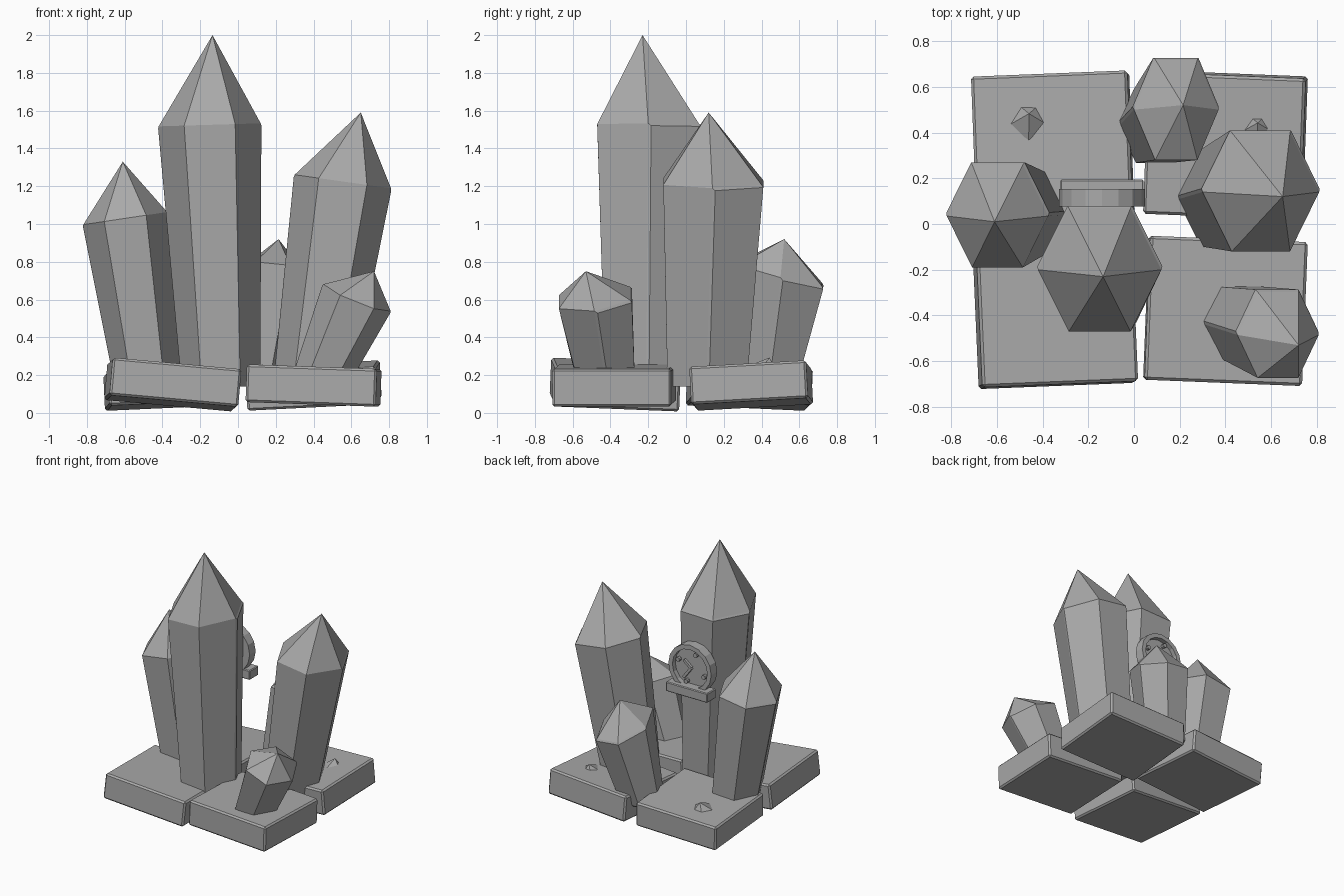
import bpy, bmesh, math
from mathutils import Vector, Matrix

cube = bpy.data.objects.get("Cube")
if cube:
    bpy.data.objects.remove(cube)

stone = bpy.data.materials.new("stone_grey")
stone.use_nodes = True
GREY = (0.4, 0.4, 0.4, 1)
stone.diffuse_color = GREY
stone.node_tree.nodes["Principled BSDF"].inputs["Base Color"].default_value = GREY


def finish(name, bm):
    bmesh.ops.recalc_face_normals(bm, faces=bm.faces[:])
    mesh = bpy.data.meshes.new(name)
    bm.to_mesh(mesh)
    bm.free()
    mesh.materials.append(stone)
    obj = bpy.data.objects.new(name, mesh)
    bpy.context.collection.objects.link(obj)
    return obj


def box(name, loc, size, rot=(0, 0, 0), bevel=0.0):
    bm = bmesh.new()
    bmesh.ops.create_cube(bm, size=1)
    bmesh.ops.scale(bm, vec=size, verts=bm.verts[:])
    if bevel:
        bmesh.ops.bevel(bm, geom=bm.edges[:], offset=bevel, segments=1, affect='EDGES')
    obj = finish(name, bm)
    obj.location, obj.rotation_euler = loc, rot
    return obj


def crystal(name, tip, ring, ring_r, base, base_r, slope=(0, 0)):
    """Leaning six-sided column, wider at the shoulder, with a pointed crown."""
    bm = bmesh.new()
    tip, ring, base = Vector(tip), Vector(ring), Vector(base)
    corners = [(1, 0), (.5, 1), (-.5, 1), (-1, 0), (-.5, -1), (.5, -1)]
    top, bottom = [], []
    for cx, cy in corners:
        dx, dy = cx * ring_r[0], cy * ring_r[1]
        shoulder = ring + Vector((dx, dy, dx * slope[0] + dy * slope[1]))
        foot = base + Vector((cx * base_r[0], cy * base_r[1], 0))
        foot = foot.lerp(shoulder, (foot.z - 0.14) / (foot.z - shoulder.z))
        top.append(bm.verts.new(shoulder))
        bottom.append(bm.verts.new(foot))
    apex = bm.verts.new(tip)
    sides = []
    for i in range(6):
        j = (i + 1) % 6
        sides.append(bm.faces.new((bottom[i], bottom[j], top[j], top[i])))
        bm.faces.new((top[i], top[j], apex))
    bm.faces.new(bottom[::-1])
    bm.normal_update()
    # Slightly raised panels on the rear faces
    rear = [f for f in sides if f.normal.y > 0.2]
    bmesh.ops.inset_region(bm, faces=rear, thickness=0.012, depth=0.01, use_even_offset=True)
    return finish(name, bm)


# Four tilted paving slabs
box("slab_front_right", (-.345, -.375, .15), (.685, .66, .2), (-.04, .09, .04), .012)
box("slab_front_left", (.40, -.38, .145), (.69, .63, .2), (0, .035, -.04), .012)
box("slab_back_right", (-.355, .335, .135), (.685, .64, .19), (-.045, -.045, .04), .012)
box("slab_back_left", (.40, .345, .145), (.69, .62, .2), (.055, -.05, -.04), .012)

# Crystals
crystal("crystal_tall", (-.135, -.23, 2), (-.15, -.2, 1.525), (.27, .27),
        (-.095, -.21, .25), (.21, .22), (.03, 0))
crystal("crystal_left", (.65, .12, 1.59), (.555, .14, 1.225), (.255, .26),
        (.41, .11, .25), (.21, .21), (-.14, 0))
crystal("crystal_right", (-.61, .01, 1.33), (-.597, .035, 1.03), (.222, .225),
        (-.49, .04, .25), (.18, .18), (.15, 0))
crystal("crystal_front_small", (.72, -.53, .75), (.63, -.485, .61), (.178, .188),
        (.475, -.44, .25), (.165, .155), (-.4, .12))
crystal("crystal_back", (.215, .52, .92), (.185, .5, .735), (.185, .22),
        (.105, .44, .27), (.16, .17), (-.1, -.25))

# Low shards poking through the rear slabs
for name, x, y, z in (("shard_right", -.46, .47, .235), ("shard_left", .54, .43, .255)):
    bm = bmesh.new()
    bmesh.ops.create_cone(bm, cap_ends=True, segments=5, radius1=.095, radius2=0, depth=.08)
    obj = finish(name, bm)
    obj.location, obj.rotation_euler = (x, y, z), (-.25, .2, .6)

# Round dial behind the tall crystal: rim with recessed face
C = Vector((-.14, .115, 1.12))
bm = bmesh.new()
bmesh.ops.create_cone(bm, cap_ends=True, segments=16, radius1=.188, radius2=.188, depth=.075,
                      matrix=Matrix.Rotation(-math.pi / 2, 4, 'X'))
bm.normal_update()
face = [f for f in bm.faces if f.normal.y > .9]
bmesh.ops.inset_region(bm, faces=face, thickness=.035)
bmesh.ops.inset_region(bm, faces=face, thickness=.001, depth=-.035)
finish("dial", bm).location = C

# Dial studs, hands and stand
for i in range(4):
    a = i * math.pi / 2 + .35
    bm = bmesh.new()
    bmesh.ops.create_cone(bm, cap_ends=True, segments=8, radius1=.017, radius2=.017, depth=.03,
                          matrix=Matrix.Rotation(math.pi / 2, 4, 'X'))
    finish("dial_stud", bm).location = C + Vector((.12 * math.cos(a), .015, .12 * math.sin(a)))
for name, angle, length in (("long_hand", 2.5, .11), ("short_hand", .9, .08)):
    offset = Vector((math.sin(angle), 0, math.cos(angle))) * length / 2
    box(name, C + offset + Vector((0, .018, 0)), (.02, .02, length), (0, angle, 0))
box("dial_stand", (-.14, .14, .95), (.365, .11, .075), bevel=.006)
